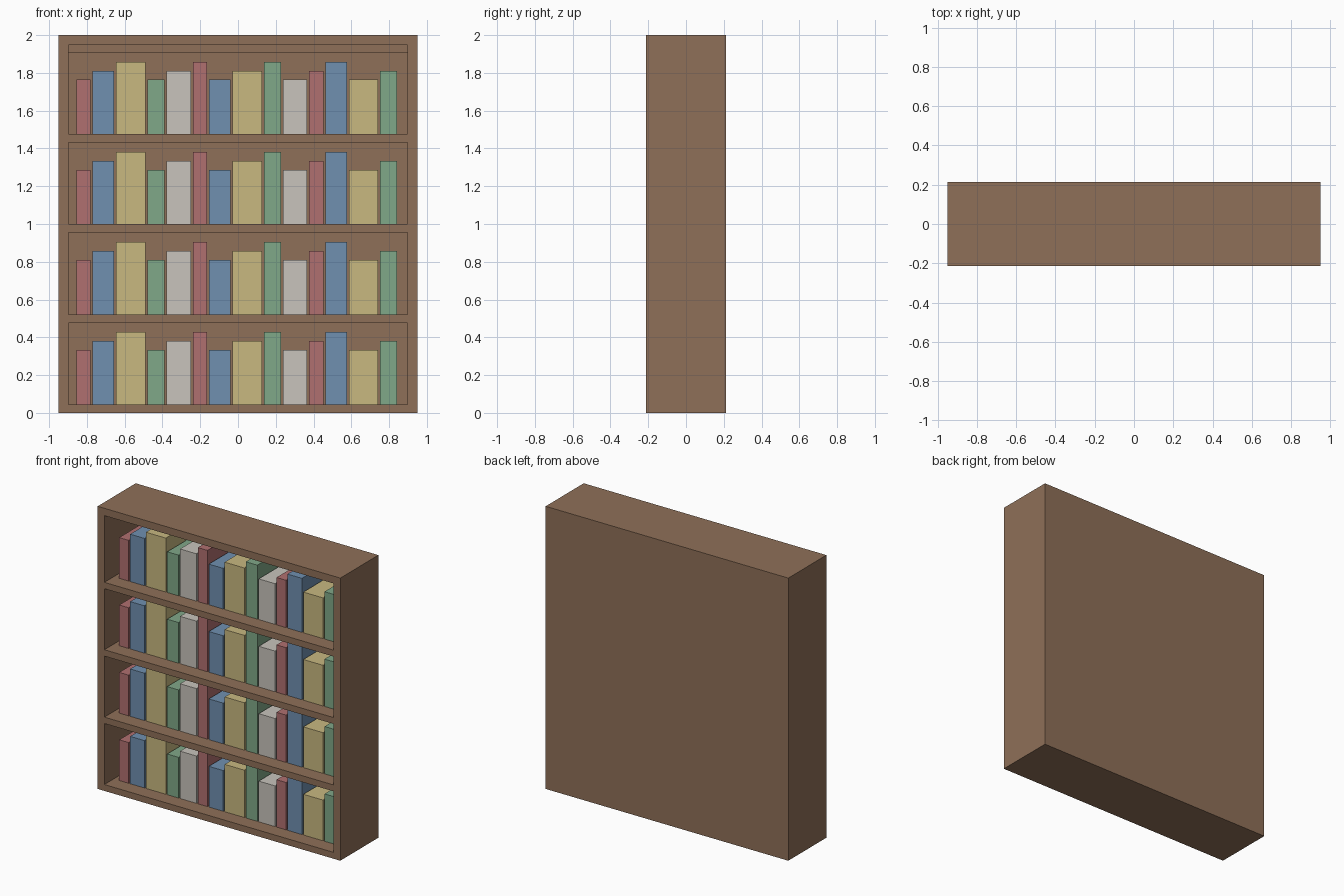
import bpy

if "Cube" in bpy.data.objects:
    bpy.data.objects.remove(bpy.data.objects["Cube"])


def mat(name, hexcol):
    def lin(c):
        return c / 12.92 if c <= 0.04045 else ((c + 0.055) / 1.055) ** 2.4
    m = bpy.data.materials.new(name)
    m.diffuse_color = [lin(int(hexcol[i:i + 2], 16) / 255) for i in (0, 2, 4)] + [1.0]
    m.use_nodes = True
    m.node_tree.nodes["Principled BSDF"].inputs["Base Color"].default_value = m.diffuse_color
    return m


def box(name, x0, x1, y0, y1, z0, z1, material):
    bpy.ops.mesh.primitive_cube_add(
        size=1, location=((x0 + x1) / 2, (y0 + y1) / 2, (z0 + z1) / 2))
    o = bpy.context.object
    o.name = name
    o.scale = (x1 - x0, y1 - y0, z1 - z0)
    bpy.ops.object.transform_apply(location=False, rotation=False, scale=True)
    o.data.materials.append(material)
    return o


wood = mat("brown wood", "8F7058")
W, D, INNER, BACK = 0.95, 0.213, 0.897, 0.18
BOARD, PITCH = 0.045, 0.477

# Carcass: sides, top and back panel
box("left_side", -W, -INNER, -D, D, 0, 2, wood)
box("right_side", INNER, W, -D, D, 0, 2, wood)
box("top_board", -INNER, INNER, -D, D, 1.948, 2, wood)
box("back_panel", -INNER, INNER, BACK, D, 0, 1.948, wood)
# Recessed rail under the top, at the back
box("back_rail", -INNER, INNER, 0.14, BACK, 1.908, 1.948, wood)

# Books: colour and width repeat every five, height every three
kinds = [(mat("dusty red", "B07070"), 0.075), (mat("dusty blue", "7090B0"), 0.113),
         (mat("straw yellow", "C8B880"), 0.155), (mat("sage green", "80A888"), 0.090),
         (mat("off white", "C8C4BC"), 0.128)]
heights = [0.288, 0.335, 0.382]

for row in range(4):
    z = row * PITCH
    box(f"shelf_{row + 1}", -INNER, INNER, -D, BACK, z, z + BOARD, wood)
    x = -0.855
    for i in range(14):
        colour, width = kinds[i % 5]
        box(f"book_{row + 1}_{i + 1}", x, x + width, -0.108, 0.172,
            z + BOARD, z + BOARD + heights[i % 3], colour)
        x += width + 0.011
